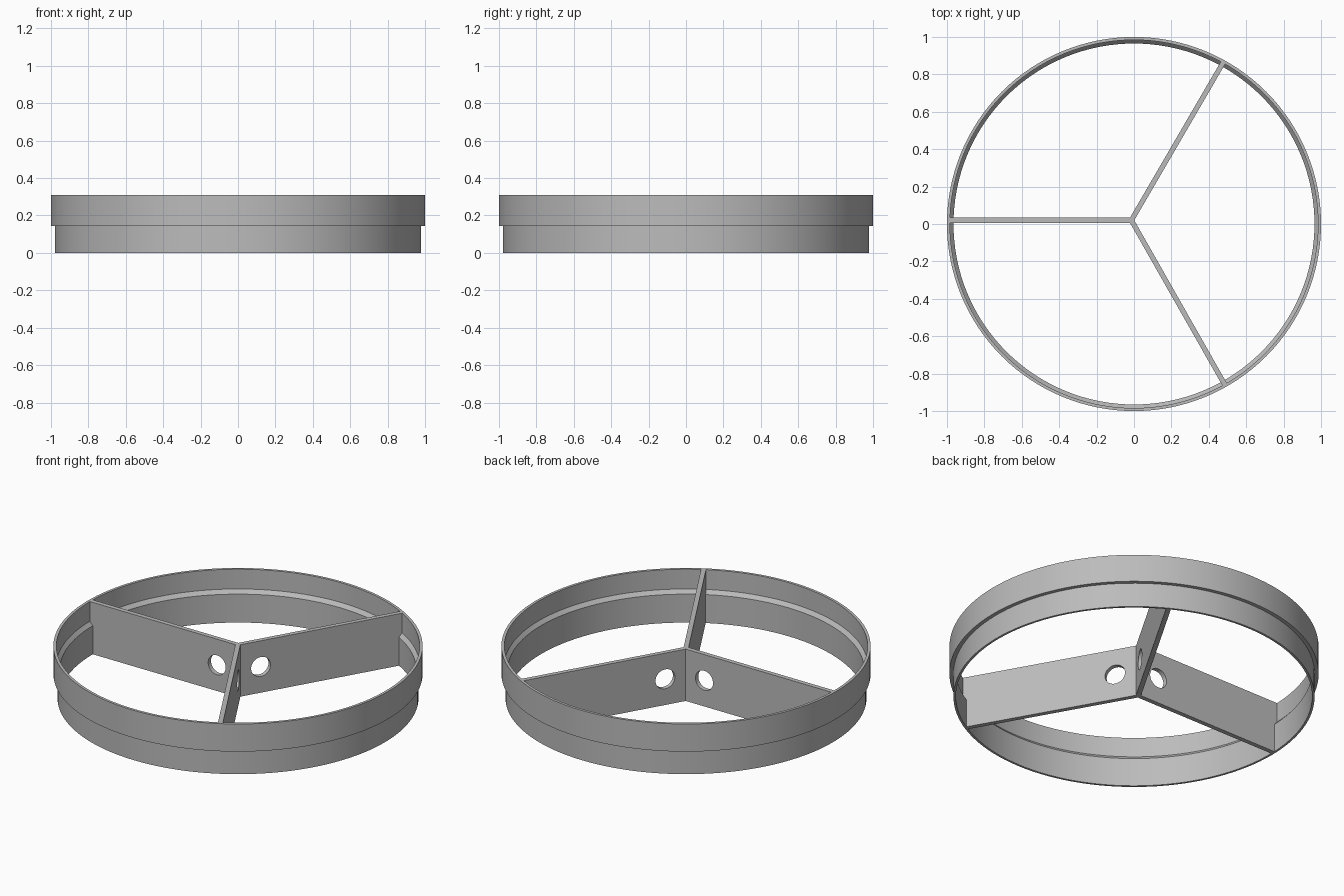
import bpy, bmesh, math
from mathutils import Vector, Matrix

cube = bpy.data.objects.get("Cube")
if cube:
    bpy.data.objects.remove(cube, do_unlink=True)

grey = bpy.data.materials.new("mid grey")
grey.use_nodes = True
colour = (0.5, 0.5, 0.5, 1)
grey.diffuse_color = colour
grey.node_tree.nodes["Principled BSDF"].inputs["Base Color"].default_value = colour

HEIGHT = 0.31
STEP_Z = 0.145
LEDGE_LOW, LEDGE_HIGH = 0.17, 0.192
INNER_LOW, INNER_HIGH = 0.965, 0.984
THICK = 0.027
HUB = Vector((-0.014, 0.02))


def make_object(name, bm):
    bmesh.ops.recalc_face_normals(bm, faces=bm.faces)
    mesh = bpy.data.meshes.new(name)
    bm.to_mesh(mesh)
    bm.free()
    mesh.materials.append(grey)
    obj = bpy.data.objects.new(name, mesh)
    bpy.context.collection.objects.link(obj)
    return obj


def shade(obj):
    bpy.ops.object.select_all(action='DESELECT')
    obj.select_set(True)
    bpy.context.view_layer.objects.active = obj
    bpy.ops.object.shade_smooth_by_angle(angle=math.radians(30))


# Stepped rim: closed profile spun around the vertical axis
def make_rim():
    profile = [(INNER_LOW, 0), (0.978, 0), (0.978, STEP_Z), (1, STEP_Z),
               (1, HEIGHT), (INNER_HIGH, HEIGHT),
               (INNER_HIGH, LEDGE_HIGH), (INNER_LOW, LEDGE_LOW)]
    bm = bmesh.new()
    verts = [bm.verts.new((r, 0, z)) for r, z in profile]
    edges = [bm.edges.new((a, b)) for a, b in zip(verts, verts[1:] + verts[:1])]
    bmesh.ops.spin(bm, geom=verts + edges, cent=(0, 0, 0), axis=(0, 0, 1),
                   angle=math.tau, steps=128)
    bmesh.ops.remove_doubles(bm, verts=bm.verts, dist=0.0001)
    shade(make_object("rim", bm))


# Distance from the hub to a circle of the given radius
def reach(radius, angle):
    d = Vector((math.cos(angle), math.sin(angle)))
    along = HUB.dot(d)
    return -along + math.sqrt(along ** 2 - HUB.length_squared + radius ** 2)


# Spoke: notched plate with a round hole near the hub
def make_spoke(name, degrees):
    angle = math.radians(degrees)
    high = reach(INNER_HIGH + 0.003, angle)
    low = reach(INNER_LOW + 0.003, angle)
    outline = [(0, 0), (low, 0), (low, LEDGE_LOW), (high, LEDGE_HIGH),
               (high, HEIGHT), (0, HEIGHT)]
    bm = bmesh.new()
    face = bm.faces.new([bm.verts.new((x, -THICK / 2, z)) for x, z in outline])
    side = bmesh.ops.extrude_face_region(bm, geom=[face])
    moved = [g for g in side["geom"] if isinstance(g, bmesh.types.BMVert)]
    bmesh.ops.translate(bm, verts=moved, vec=(0, THICK, 0))
    spoke = make_object(name, bm)

    cut = bmesh.new()
    place = Matrix.Translation((0.13, 0, HEIGHT / 2)) @ Matrix.Rotation(math.pi / 2, 4, 'X')
    bmesh.ops.create_cone(cut, cap_ends=True, segments=48, radius1=0.058,
                          radius2=0.058, depth=0.2, matrix=place)
    cutter = make_object(name + "_hole_cutter", cut)
    mod = spoke.modifiers.new("hole", 'BOOLEAN')
    mod.operation = 'DIFFERENCE'
    mod.solver = 'EXACT'
    mod.object = cutter
    bpy.ops.object.select_all(action='DESELECT')
    spoke.select_set(True)
    bpy.context.view_layer.objects.active = spoke
    bpy.ops.object.modifier_apply(modifier=mod.name)
    bpy.data.objects.remove(cutter, do_unlink=True)
    shade(spoke)
    spoke.location = (HUB.x, HUB.y, 0)
    spoke.rotation_euler.z = angle


make_rim()
for name, degrees in (("right_spoke", 180), ("back_spoke", 59.8), ("front_spoke", -60.4)):
    make_spoke(name, degrees)
